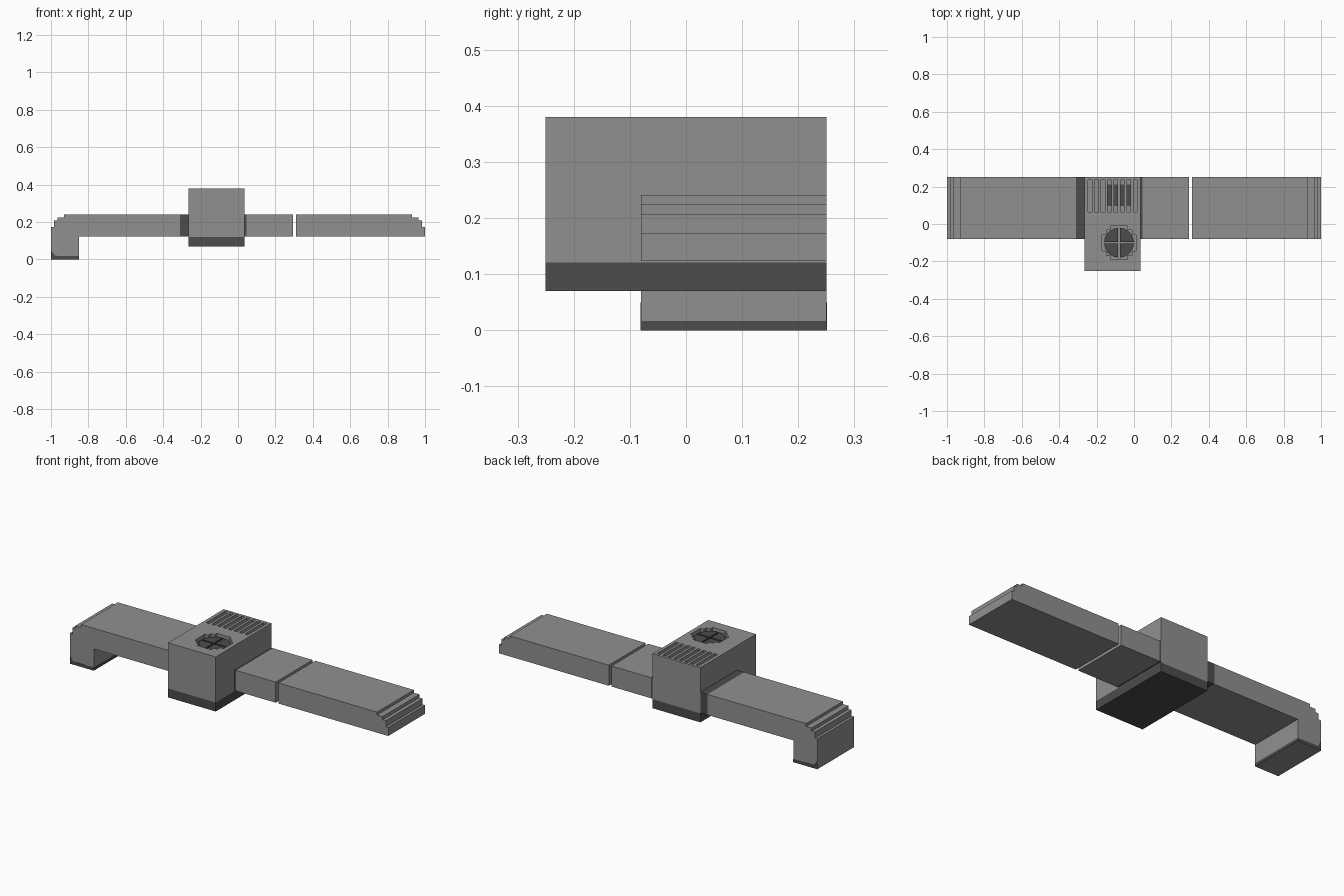
import bpy
import bmesh
import math

cube = bpy.data.objects.get("Cube")
if cube:
    bpy.data.objects.remove(cube, do_unlink=True)


def material(name, value):
    mat = bpy.data.materials.new(name)
    mat.use_nodes = True
    colour = (value, value, value, 1)
    mat.diffuse_color = colour
    mat.node_tree.nodes["Principled BSDF"].inputs["Base Color"].default_value = colour
    return mat


LIGHT = material("mid grey", 0.28)
DARK = material("dark grey", 0.072)


def add_prism(bm, profile, place, vec):
    """Extrude a closed outline along vec; place maps 2D to 3D."""
    face = bm.faces.new([bm.verts.new(place(a, b)) for a, b in profile])
    out = bmesh.ops.extrude_face_region(bm, geom=[face])
    moved = [v for v in out["geom"] if isinstance(v, bmesh.types.BMVert)]
    bmesh.ops.translate(bm, verts=moved, vec=vec)


def finish(bm, name, mat):
    bmesh.ops.recalc_face_normals(bm, faces=bm.faces)
    mesh = bpy.data.meshes.new(name)
    bm.to_mesh(mesh)
    bm.free()
    mesh.materials.append(mat)
    obj = bpy.data.objects.new(name, mesh)
    bpy.context.collection.objects.link(obj)
    return obj


def side_profile(name, profile, mat, y0, y1):
    bm = bmesh.new()
    add_prism(bm, profile, lambda x, z: (x, y0, z), (0, y1 - y0, 0))
    return finish(bm, name, mat)


def top_shapes(name, outlines, mat, z0, z1):
    bm = bmesh.new()
    for outline in outlines:
        add_prism(bm, outline, lambda x, y: (x, y, z0), (0, 0, z1 - z0))
    return finish(bm, name, mat)


def rect(x0, x1, y0, y1):
    return [(x0, y0), (x1, y0), (x1, y1), (x0, y1)]


FRONT, ARM_FRONT, BACK = -0.25, -0.08, 0.25
BOX_L, BOX_R = -0.265, 0.035
ARM_LOW, ARM_TOP, BOX_TOP = 0.124, 0.241, 0.38

# Stepped end, from the outer edge up to the top
steps = [(1, 0.173), (0.985, 0.173), (0.985, 0.207), (0.965, 0.207),
         (0.965, 0.225), (0.93, 0.225), (0.93, ARM_TOP)]

# Arms
side_profile("left_arm_tip", [(0.31, ARM_LOW), (1, ARM_LOW)] + steps + [(0.31, ARM_TOP)],
             LIGHT, ARM_FRONT, BACK)
side_profile("left_arm_root", rect(0.045, 0.293, ARM_LOW, ARM_TOP), LIGHT, ARM_FRONT, BACK)
side_profile("right_arm",
             [(-0.31, ARM_LOW), (-0.85, ARM_LOW), (-0.85, 0), (-1, 0)]
             + [(-x, z) for x, z in steps] + [(-0.31, ARM_TOP)],
             LIGHT, ARM_FRONT, BACK)

# Dark collars between the arms and the housing
side_profile("right_collar", rect(-0.31, BOX_L, ARM_LOW, ARM_TOP), DARK, ARM_FRONT, BACK)
side_profile("left_collar", rect(BOX_R, 0.045, ARM_LOW, ARM_TOP), DARK, ARM_FRONT, BACK)

# Dark trim round the foot of the leg
side_profile("foot_trim",
             [(-0.999, 0.001), (-0.849, 0.001), (-0.849, 0.017), (-0.98, 0.02), (-0.999, 0.05)],
             DARK, ARM_FRONT - 0.001, BACK + 0.001)

# Housing and its base
housing = top_shapes("housing", [rect(BOX_L, BOX_R, FRONT, BACK)], LIGHT, 0.121, BOX_TOP)
top_shapes("housing_base", [rect(BOX_L, BOX_R, FRONT, BACK)], DARK, 0.07, 0.121)

# Recesses in the housing top: a row of slots and a notched round vent
slot_x = [-0.235 + 0.0345 * i for i in range(8)]
slots = [rect(x - 0.01, x + 0.01, 0.065, 0.235) for x in slot_x]
CX, CY = -0.08, -0.1
quarter = [(0.09, 0.045), (0.068, 0.045), (0.068, 0.068), (0.045, 0.068), (0.045, 0.09)]
vent = []
for turn in range(4):
    c, s = round(math.cos(turn * math.pi / 2)), round(math.sin(turn * math.pi / 2))
    vent += [(CX + c * x - s * y, CY + s * x + c * y) for x, y in quarter]
cutter = top_shapes("recess_cutter", slots + [vent], LIGHT, BOX_TOP - 0.025, BOX_TOP + 0.05)
cutter.hide_render = True
mod = housing.modifiers.new("recesses", "BOOLEAN")
mod.operation = "DIFFERENCE"
mod.solver = "EXACT"
mod.object = cutter
bpy.context.view_layer.objects.active = housing
bpy.ops.object.modifier_apply(modifier=mod.name)
bpy.data.objects.remove(cutter, do_unlink=True)

# Dark inserts seen through the slots and the vent
FLOOR = BOX_TOP - 0.026
inserts = [rect(x - 0.01, x + 0.01, 0.095, 0.212) for x in slot_x[3:7]]
top_shapes("slot_inserts", inserts, DARK, FLOOR, BOX_TOP - 0.018)
blades = []
for turn in range(4):
    start = turn * math.pi / 2
    mid = start + math.pi / 4
    hub = (CX + 0.006 * math.cos(mid), CY + 0.006 * math.sin(mid))
    arc = [start + 0.06 + i * (math.pi / 2 - 0.12) / 5 for i in range(6)]
    blades.append([hub] + [(CX + 0.08 * math.cos(a), CY + 0.08 * math.sin(a)) for a in arc])
top_shapes("fan_blades", blades, DARK, FLOOR, BOX_TOP - 0.012)
